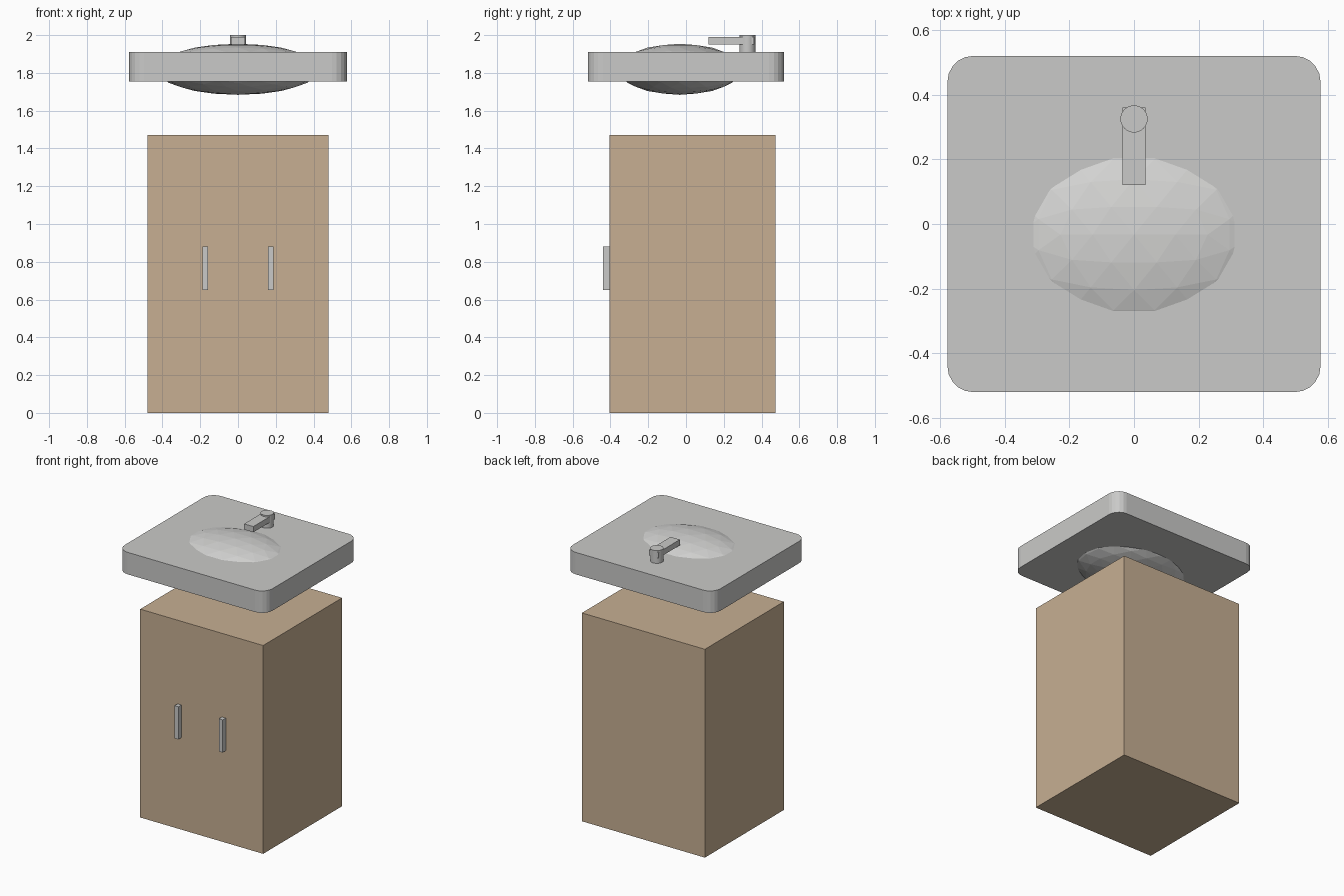
import bpy
import bmesh
import math
from mathutils import Matrix, Vector

if "Cube" in bpy.data.objects:
    bpy.data.objects.remove(bpy.data.objects["Cube"], do_unlink=True)


def make_material(name, rgb):
    mat = bpy.data.materials.new(name)
    mat.use_nodes = True
    colour = (*rgb, 1.0)
    mat.diffuse_color = colour
    mat.node_tree.nodes["Principled BSDF"].inputs["Base Color"].default_value = colour
    return mat


wood = make_material("tan wood", (0.57, 0.43, 0.29))
ceramic = make_material("light grey ceramic", (0.59, 0.59, 0.58))
bowl_white = make_material("pale bowl", (0.66, 0.66, 0.65))


def add_object(name, bm, mat):
    mesh = bpy.data.meshes.new(name)
    bm.to_mesh(mesh)
    bm.free()
    mesh.materials.append(mat)
    obj = bpy.data.objects.new(name, mesh)
    bpy.context.collection.objects.link(obj)
    return obj


def box_mesh(low, high):
    low, high = Vector(low), Vector(high)
    bm = bmesh.new()
    place = Matrix.Translation((low + high) / 2) @ Matrix.Diagonal((*(high - low), 1))
    bmesh.ops.create_cube(bm, size=1, matrix=place)
    return bm


# Cabinet body and its two door handles
add_object("cabinet", box_mesh((-0.48, -0.405, 0), (0.48, 0.475, 1.47)), wood)
for side, x in (("left", 0.173), ("right", -0.173)):
    add_object(f"{side}_handle",
               box_mesh((x - 0.015, -0.44, 0.65), (x + 0.015, -0.4, 0.88)), ceramic)

# Countertop slab with rounded upright corners
bm = box_mesh((-0.577, -0.52, 1.755), (0.577, 0.52, 1.91))
uprights = [e for e in bm.edges if abs(e.verts[0].co.z - e.verts[1].co.z) > 0.1]
bmesh.ops.bevel(bm, geom=uprights, offset=0.08, segments=5, profile=0.5, affect="EDGES")
add_object("countertop", bm, ceramic)

# Faceted bowl, squashed and turned so an edge crosses its crown
bm = bmesh.new()
turn = Matrix.Rotation(-math.atan(2 / (1 + math.sqrt(5))), 4, "Y")
shape = Matrix.Translation((0, -0.033, 1.819)) @ Matrix.Diagonal((0.433, 0.326, 0.135, 1))
bmesh.ops.create_icosphere(bm, subdivisions=3, radius=1, matrix=shape @ turn)
add_object("bowl", bm, bowl_white)

# Tap post and flat spout
bm = bmesh.new()
bmesh.ops.create_cone(bm, cap_ends=True, segments=32, radius1=0.042, radius2=0.042,
                      depth=0.1, matrix=Matrix.Translation((0, 0.325, 1.95)))
post = add_object("tap_post", bm, ceramic)
for face in post.data.polygons:
    face.use_smooth = abs(face.normal.z) < 0.5
add_object("tap_spout", box_mesh((-0.036, 0.12, 1.95), (0.036, 0.36, 1.99)), ceramic)
